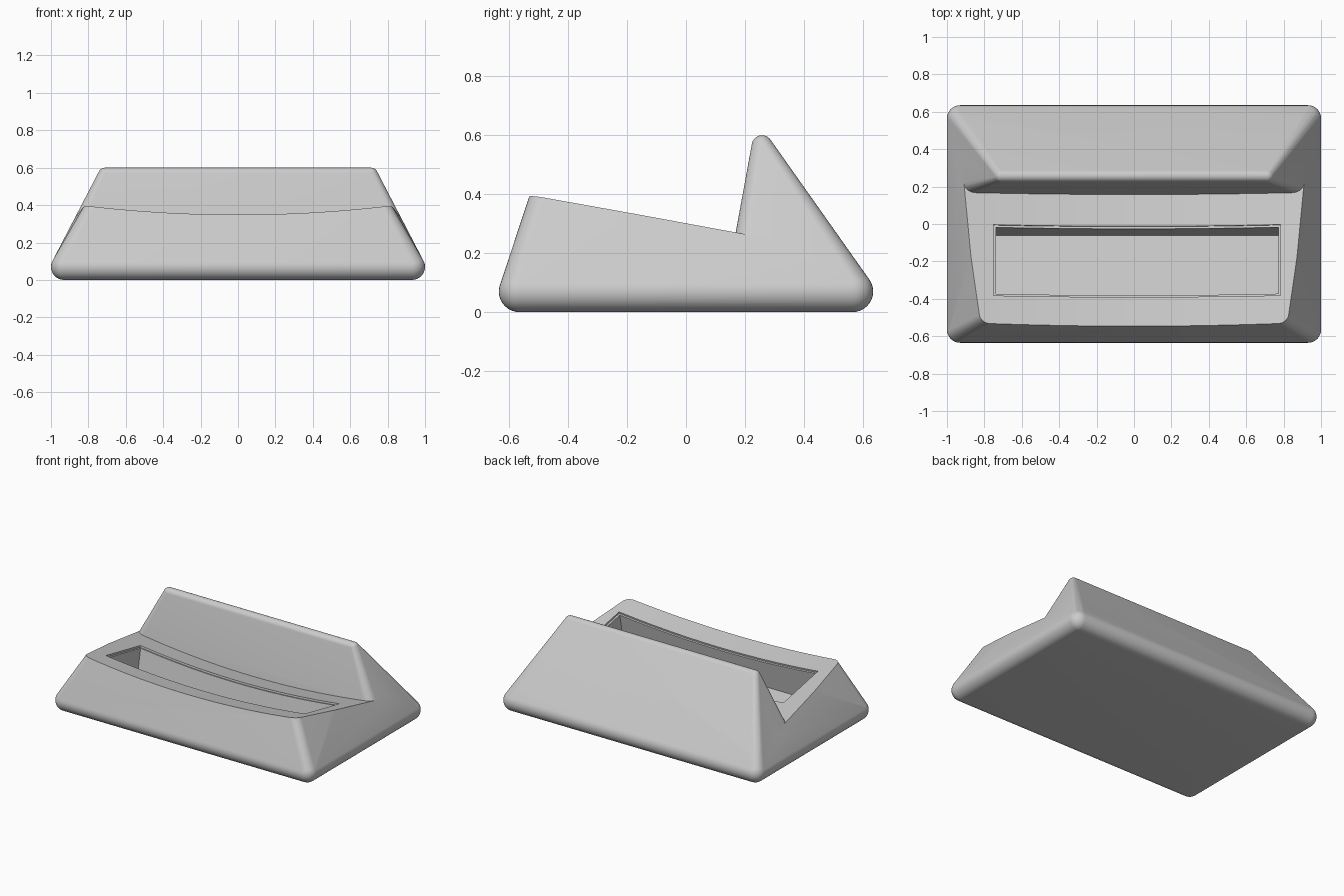
import bpy, bmesh, math
from mathutils import Vector, Matrix

cube = bpy.data.objects.get("Cube")
if cube:
    bpy.data.objects.remove(cube, do_unlink=True)

grey = bpy.data.materials.new("plain_grey")
grey.use_nodes = True
colour = (0.6, 0.6, 0.6, 1)
grey.diffuse_color = colour
grey.node_tree.nodes["Principled BSDF"].inputs["Base Color"].default_value = colour


def make_object(name, bm):
    bmesh.ops.recalc_face_normals(bm, faces=bm.faces)
    mesh = bpy.data.meshes.new(name)
    bm.to_mesh(mesh)
    bm.free()
    mesh.materials.append(grey)
    obj = bpy.data.objects.new(name, mesh)
    bpy.context.collection.objects.link(obj)
    return obj


def rounded_hull(name, corners):
    """Rounded solid wrapped around mirrored pairs of balls (x, y, z, radius)."""
    bm = bmesh.new()
    for x, y, z, r in corners:
        for side in (-1, 1):
            bmesh.ops.create_uvsphere(bm, u_segments=32, v_segments=16, radius=r,
                                      matrix=Matrix.Translation((side * x, y, z)))
    bmesh.ops.delete(bm, geom=bm.faces[:] + bm.edges[:], context='EDGES_FACES')
    hull = bmesh.ops.convex_hull(bm, input=bm.verts[:])
    inside = {v for v in hull["geom_interior"] if isinstance(v, bmesh.types.BMVert)}
    loose = inside | {v for v in bm.verts if not v.link_faces}
    bmesh.ops.delete(bm, geom=list(loose), context='VERTS')
    bmesh.ops.dissolve_limit(bm, angle_limit=math.radians(0.2),
                             verts=bm.verts[:], edges=bm.edges[:])
    return make_object(name, bm)


# Tilted frame: u runs forward along the deck, n runs up along the backrest
TILT = 0.195
ORIGIN = Vector((0, 0.167, 0.262))
U = Vector((0, -math.cos(TILT), math.sin(TILT)))
N = Vector((0, math.sin(TILT), math.cos(TILT)))


def sag(x):
    return 0.053 * ((x / 0.84) ** 2 - 1)


def tilted_cutter(name, x0, x1, u0, u1, floor, steps):
    """Prism in the tilted frame whose underside follows floor(x)."""
    xs = [x0 + (x1 - x0) * i / steps for i in range(steps + 1)]
    outline = [(x, floor(x)) for x in xs] + [(x1, 0.8), (x0, 0.8)]
    bm = bmesh.new()
    face = bm.faces.new([bm.verts.new(ORIGIN + Vector((x, 0, 0)) + U * u0 + N * n)
                         for x, n in outline])
    end = bmesh.ops.extrude_face_region(bm, geom=[face])
    bmesh.ops.translate(bm, vec=U * (u1 - u0),
                        verts=[v for v in end["geom"] if isinstance(v, bmesh.types.BMVert)])
    return make_object(name, bm)


def boolean(obj, other, operation):
    mod = obj.modifiers.new(operation.lower(), 'BOOLEAN')
    mod.object, mod.operation, mod.solver = other, operation, 'EXACT'
    bpy.context.view_layer.objects.active = obj
    bpy.ops.object.modifier_apply(modifier=mod.name)
    bpy.data.objects.remove(other, do_unlink=True)


# Rounded base and the backrest wedge share their rear corners
rear = [(0.93, 0.565, 0.07, 0.07), (0.712, 0.258, 0.565, 0.035)]
body = rounded_hull("dock_body", rear + [(0.93, -0.565, 0.07, 0.07),
                                         (0.677, -0.427, 0.55, 0.05)])
backrest = rounded_hull("backrest", rear + [(0.93, 0.203, 0.07, 0.07)])

# Curved deck, slot lip and deep slot
boolean(body, tilted_cutter("deck_cutter", -1.3, 1.3, -0.8, 1.2, sag, 48), 'DIFFERENCE')
boolean(body, backrest, 'UNION')
boolean(body, tilted_cutter("lip_cutter", -0.751, 0.784, 0.172, 0.558,
                            lambda x: sag(x) - 0.012, 32), 'DIFFERENCE')
boolean(body, tilted_cutter("slot_cutter", -0.739, 0.772, 0.184, 0.546,
                            lambda x: -0.25, 1), 'DIFFERENCE')

# Smooth shading with crisp cut edges
bpy.ops.object.select_all(action='DESELECT')
body.select_set(True)
bpy.context.view_layer.objects.active = body
bpy.ops.object.shade_smooth_by_angle(angle=math.radians(25))
